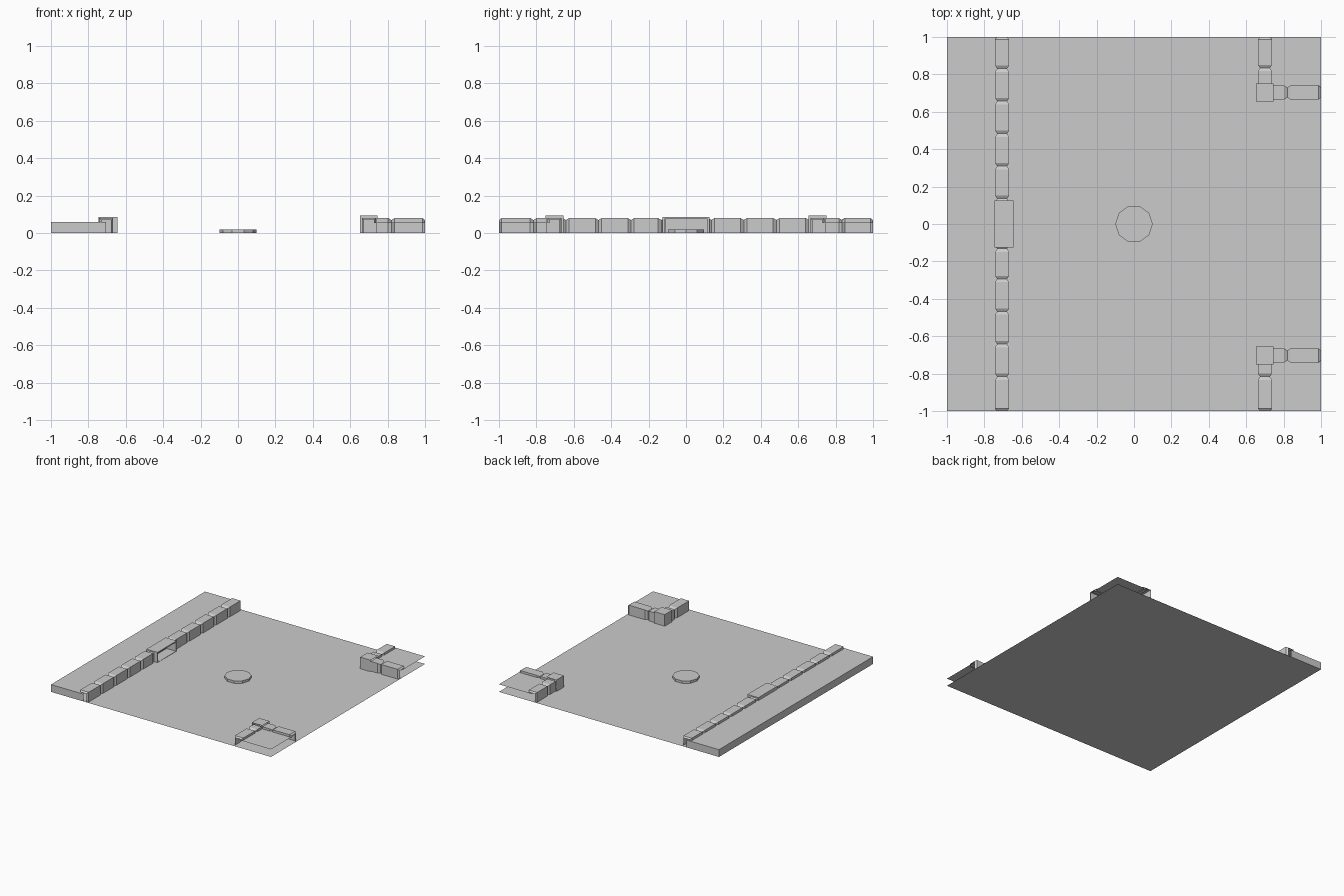
import bpy, bmesh, math

if "Cube" in bpy.data.objects:
    bpy.data.objects.remove(bpy.data.objects["Cube"])


def finish(name, bm):
    """Orient the open shell outward (upward) and link it."""
    bmesh.ops.recalc_face_normals(bm, faces=bm.faces)
    bm.normal_update()
    if sum(f.normal.z * f.calc_area() for f in bm.faces) < 0:
        bmesh.ops.reverse_faces(bm, faces=bm.faces)
    me = bpy.data.meshes.new(name)
    bm.to_mesh(me)
    bm.free()
    ob = bpy.data.objects.new(name, me)
    bpy.context.scene.collection.objects.link(ob)
    return ob


def plane(name, x0, x1, y0, y1, z):
    bm = bmesh.new()
    bm.faces.new([bm.verts.new(p) for p in
                  ((x0, y0, z), (x1, y0, z), (x1, y1, z), (x0, y1, z))])
    return finish(name, bm)


def shell(name, x0, x1, y0, y1, h, sides):
    """Box from the ground with a top and only the listed sides."""
    bm = bmesh.new()
    c = ((x0, y0), (x1, y0), (x1, y1), (x0, y1))
    lo = [bm.verts.new((*p, 0)) for p in c]
    hi = [bm.verts.new((*p, h)) for p in c]
    bm.faces.new(hi)
    for i, s in enumerate(("front", "right", "back", "left")):
        if s in sides:
            j = (i + 1) % 4
            bm.faces.new((lo[i], lo[j], hi[j], hi[i]))
    return bm


# Curb cross-sections: full block and the narrower joint (offset to road, height)
FULL = ((-.038, .055), (-.038, .08), (.038, .08), (.038, 0))
JOINT = ((-.026, .055), (-.026, .07), (.026, .07), (.026, 0))


def curb(name, start, joints, end, place):
    """Loft curb blocks along a line, pinched at every joint."""
    stations = [(start, FULL if start < .8 and start > -.8 else JOINT)]
    if stations[0][1] is JOINT:
        stations.append((start + .014, FULL))
    for j in joints:
        stations += [(j - .017, FULL), (j, JOINT), (j + .017, FULL)]
    if abs(end) > .9:
        stations += [(end - .014, FULL), (end, JOINT)]
    else:
        stations.append((end, FULL))
    bm = bmesh.new()
    rows = [[bm.verts.new(place(t, v, z)) for v, z in prof] for t, prof in stations]
    for a, b in zip(rows, rows[1:]):
        for i in range(3):
            bm.faces.new((a[i], a[i + 1], b[i + 1], b[i]))
    finish(name, bm)


# Road and raised pavement
plane("road", -1, 1, -1, 1, 0)
finish("pavement", shell("pavement", -1, -.705, -1, 1, .06, ("front", "back", "left")))

# Long curb either side of the drain
left = lambda t, v, z: (-.705 + v, t, z)
curb("curb_long_back", .12, [.135 + .174 * i for i in range(5)], 1, left)
curb("curb_long_front", -1, [-.816 + .174 * i for i in range(4)] + [-.132], -.11, left)

# Storm drain inlet with a recessed mouth
bm = shell("drain", -.745, -.645, -.125, .125, .085, ("front", "right", "back", "left"))
bmesh.ops.recalc_face_normals(bm, faces=bm.faces)
bm.normal_update()
mouth = max(bm.faces, key=lambda f: f.calc_center_median().x)
bmesh.ops.inset_individual(bm, faces=[mouth], thickness=.013)
for v in mouth.verts:
    v.co.z = max(v.co.z, 0) if v.co.z > .03 else .002
hole = bmesh.ops.extrude_discrete_faces(bm, faces=[mouth])["faces"][0]
bmesh.ops.translate(bm, verts=hole.verts, vec=(-.085, 0, 0))
finish("drain_inlet", bm)

# Far corners: post, two short curbs and a pavement patch
for s, side, joint in ((1, "back", .834), (-1, "front", -.816)):
    y0, y1 = sorted((.70 * s, s))
    plane("corner_patch_" + side, .70, 1, y0, y1, .062)
    y0, y1 = sorted((.655 * s, .752 * s))
    inner = "front" if s > 0 else "back"
    finish("corner_post_" + side,
           shell("post", .652, .747, y0, y1, .095, ("left", inner)))
    lo, hi = sorted((.745 * s, s))
    curb("corner_curb_y_" + side, lo, [joint], hi, lambda t, v, z: (.70 - v, t, z))
    curb("corner_curb_x_" + side, .74, [.82], 1,
         lambda t, v, z: (t, s * (.703 - v), z))

# Manhole cover
bm = bmesh.new()
ring = [(.1 * math.cos(a), .1 * math.sin(a)) for a in
        (math.tau * i / 10 for i in range(10))]
lo = [bm.verts.new((x, y, 0)) for x, y in ring]
hi = [bm.verts.new((x, y, .02)) for x, y in ring]
bm.faces.new(hi)
for i in range(10):
    j = (i + 1) % 10
    bm.faces.new((lo[i], lo[j], hi[j], hi[i]))
finish("manhole_cover", bm)
